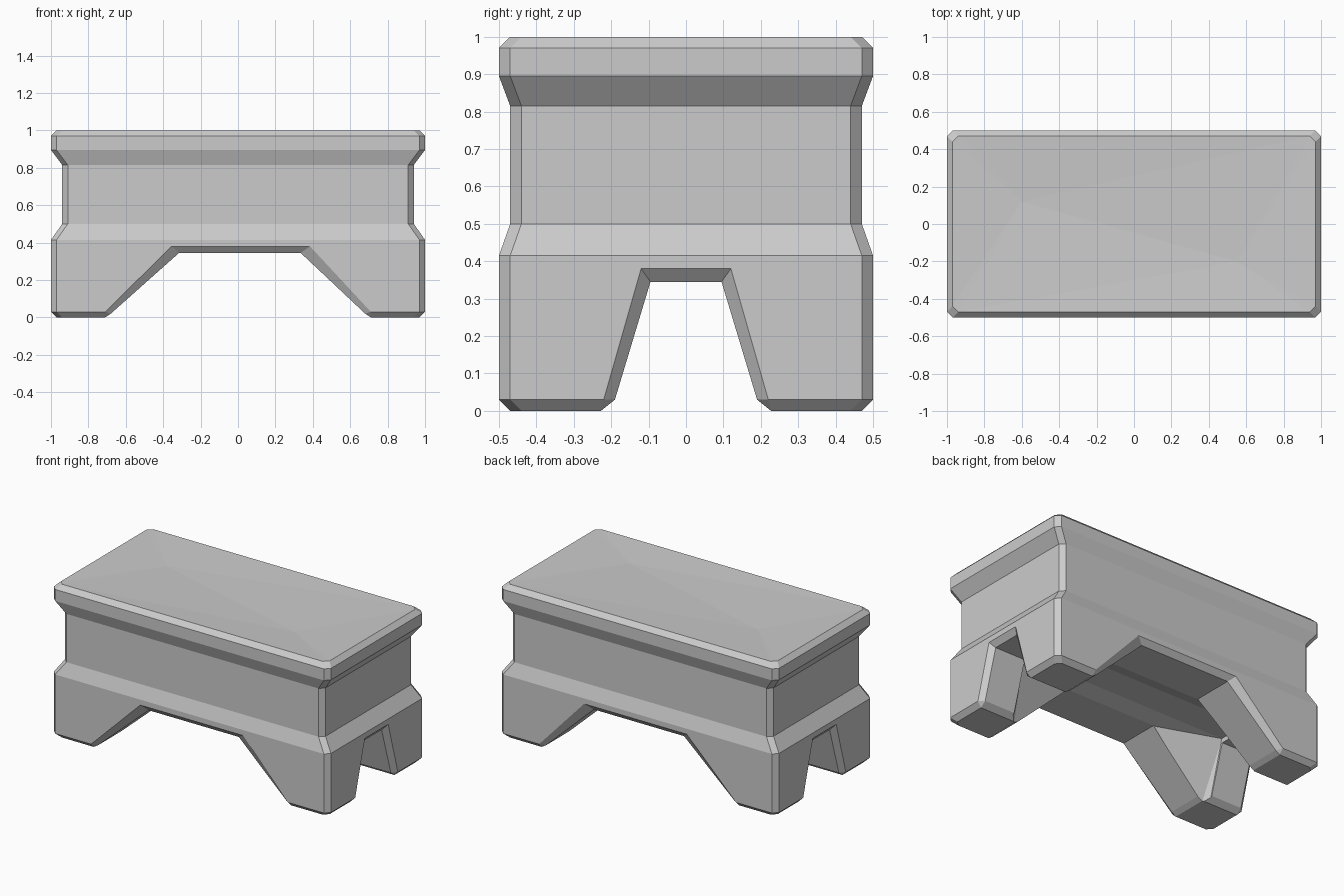
import bpy, bmesh

cube = bpy.data.objects.get("Cube")
if cube:
    bpy.data.objects.remove(cube, do_unlink=True)

stone = bpy.data.materials.new("grey_stone")
stone.use_nodes = True
GREY = (0.6, 0.6, 0.6, 1)
stone.diffuse_color = GREY
stone.node_tree.nodes["Principled BSDF"].inputs["Base Color"].default_value = GREY


def make_object(name, bm):
    bmesh.ops.recalc_face_normals(bm, faces=bm.faces)
    mesh = bpy.data.meshes.new(name)
    bm.to_mesh(mesh)
    bm.free()
    mesh.materials.append(stone)
    obj = bpy.data.objects.new(name, mesh)
    bpy.context.collection.objects.link(obj)
    return obj


def loft(bm, rings):
    """Skin closed rings of points; returns the vertex rings."""
    loops = [[bm.verts.new(p) for p in ring] for ring in rings]
    for a, b in zip(loops, loops[1:]):
        for i in range(len(a)):
            j = (i + 1) % len(a)
            bm.faces.new((a[i], a[j], b[j], b[i]))
    return loops


def block_ring(hx, hy, z, c=0.03):
    """Rectangle with cut corners."""
    quarter = [(hx, hy - c), (hx - c, hy)]
    pts = quarter + [(-x, y) for x, y in reversed(quarter)]
    pts += [(-x, -y) for x, y in pts]
    return [(x, y, z) for x, y in pts]


# Bench body: chamfered feet, waist and overhanging seat slab
bm = bmesh.new()
levels = [(0.97, 0.47, 0), (1, 0.5, 0.03), (1, 0.5, 0.415), (0.94, 0.47, 0.5),
          (0.94, 0.47, 0.815), (1, 0.5, 0.895), (1, 0.5, 0.97), (0.97, 0.47, 1)]
rings = loft(bm, [block_ring(*level) for level in levels])
bm.faces.new(rings[0])

# Worn seat surface: two shallow hollows joined to the rim
hollows = [bm.verts.new((-0.6, 0.12, 0.985)), bm.verts.new((0.55, -0.2, 0.985))]
rim = rings[-1]
for i, a in enumerate(rim):
    b = rim[(i + 1) % len(rim)]
    ha, hb = hollows[a.co.x > 0], hollows[b.co.x > 0]
    bm.faces.new((a, b, hb))
    if ha != hb:
        bm.faces.new((a, hb, ha))
bench = make_object("stone_bench", bm)


def arch_cutter(name, inner, outer, half, place):
    """Tunnel through the bench whose mouths flare out over the last bit."""
    bm = bmesh.new()
    stations = [(-half - 0.1, outer), (-half, outer), (0.03 - half, inner),
                (half - 0.03, inner), (half, outer), (half + 0.1, outer)]
    ends = loft(bm, [[place(u, d, z) for u, z in prof] for d, prof in stations])
    bm.faces.new(ends[0])
    bm.faces.new(ends[-1])
    return make_object(name, bm)


front_arch = arch_cutter(
    "front_arch_cutter",
    [(-0.79, -0.05), (-0.68, 0.02), (-0.315, 0.345), (0.335, 0.345), (0.68, 0.02), (0.79, -0.05)],
    [(-0.82, -0.05), (-0.71, 0.03), (-0.355, 0.38), (0.385, 0.38), (0.71, 0.03), (0.82, -0.05)],
    0.5, lambda u, d, z: (u, d, z))
side_arch = arch_cutter(
    "side_arch_cutter",
    [(-0.29, -0.05), (-0.19, 0.03), (-0.095, 0.345), (0.095, 0.345), (0.19, 0.03), (0.29, -0.05)],
    [(-0.32, -0.05), (-0.22, 0.03), (-0.12, 0.38), (0.12, 0.38), (0.22, 0.03), (0.32, -0.05)],
    1, lambda u, d, z: (d, u, z))

# Inner chamfers of the four legs and the channel under the seat
bm = bmesh.new()
corner = [(0.33, 0.2, 0.345), (0.75, 0.1, 0.375), (0.69, 0.23, 0.02),
          (0.73, 0.2, 0.02), (0.71, 0.25, -0.05), (0.75, 0.22, -0.05)]
for sx in (-1, 1):
    for sy in (-1, 1):
        for x, y, z in corner:
            bm.verts.new((sx * x, sy * y, z))
hull = bmesh.ops.convex_hull(bm, input=bm.verts)
loose = set(hull["geom_interior"]) | set(hull["geom_unused"])
bmesh.ops.delete(bm, geom=[v for v in loose if isinstance(v, bmesh.types.BMVert)], context="VERTS")
leg_chamfer = make_object("leg_chamfer_cutter", bm)

# Carve the openings, then drop the cutters
cutters = [front_arch, side_arch, leg_chamfer]
for cutter in cutters:
    mod = bench.modifiers.new(cutter.name, "BOOLEAN")
    mod.operation = "DIFFERENCE"
    mod.solver = "EXACT"
    mod.object = cutter
bpy.context.view_layer.update()
carved = bpy.data.meshes.new_from_object(bench.evaluated_get(bpy.context.evaluated_depsgraph_get()))
bench.modifiers.clear()
bench.data = carved
carved.materials.clear()
carved.materials.append(stone)
for poly in carved.polygons:
    poly.material_index = 0
for cutter in cutters:
    bpy.data.objects.remove(cutter, do_unlink=True)
